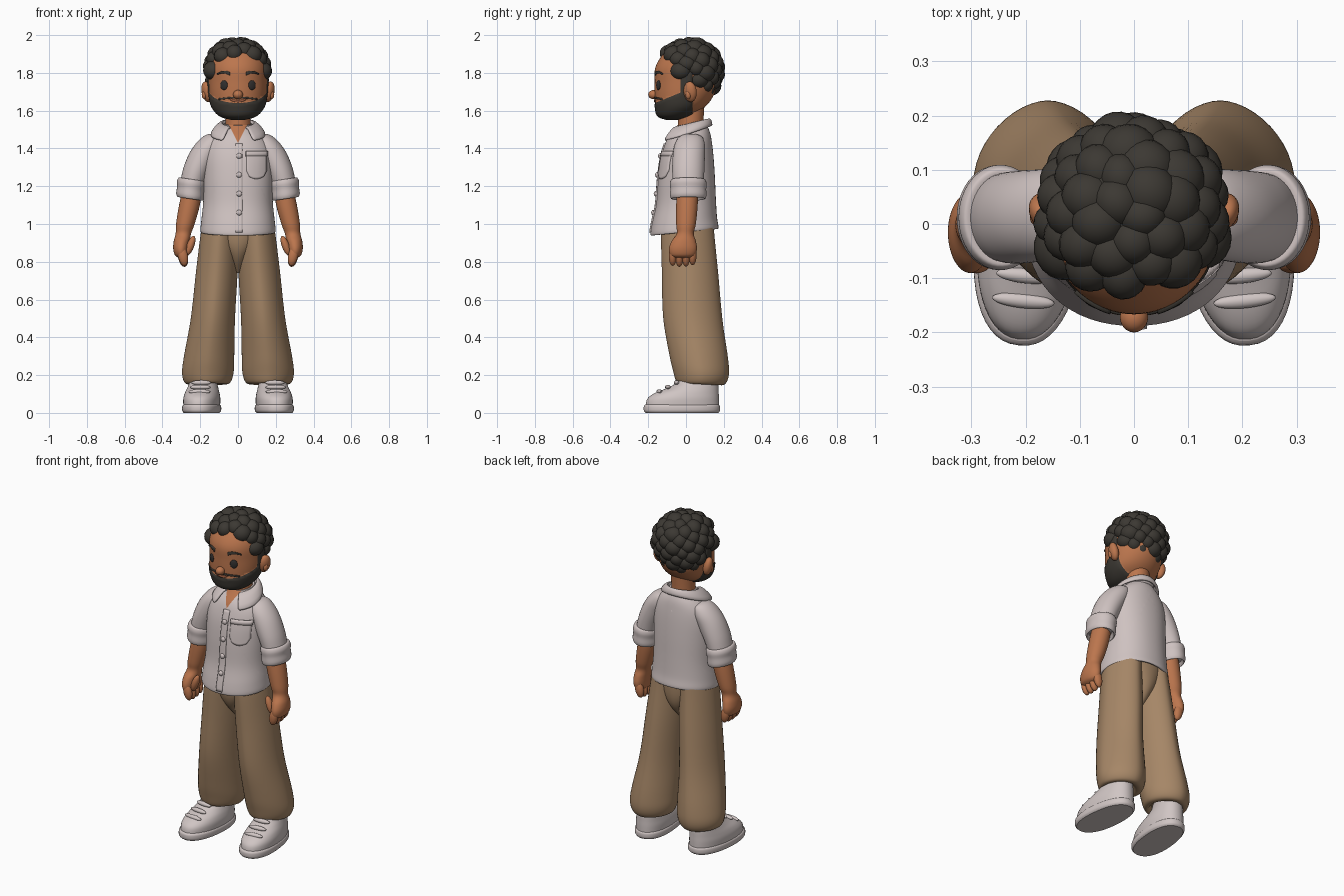
import bpy, bmesh, math, random
from mathutils import Vector, Matrix
from mathutils.bvhtree import BVHTree

if "Cube" in bpy.data.objects:
    bpy.data.objects.remove(bpy.data.objects["Cube"])
random.seed(4)


def material(name, r, g, b):
    m = bpy.data.materials.new(name)
    m.use_nodes = True
    m.diffuse_color = (r, g, b, 1)
    m.node_tree.nodes["Principled BSDF"].inputs["Base Color"].default_value = (r, g, b, 1)
    return m


SKIN = material("skin", .50, .18, .075)
LIP = material("lip", .36, .12, .06)
HAIR = material("hair", .045, .04, .033)
EYE = material("eye", .03, .028, .027)
SHIRT = material("shirt", .62, .54, .53)
SHOE = material("shoe", .63, .56, .55)
PANTS = material("trousers", .38, .24, .135)


def finish(name, bm, *mats):
    bmesh.ops.recalc_face_normals(bm, faces=bm.faces)
    me = bpy.data.meshes.new(name)
    bm.to_mesh(me)
    bm.free()
    me.shade_smooth()
    me.set_sharp_from_angle(angle=math.radians(45))
    for m in mats:
        me.materials.append(m)
    ob = bpy.data.objects.new(name, me)
    bpy.context.collection.objects.link(ob)
    return ob


def spow(v, e):
    return math.copysign(abs(v) ** e, v)


def loft(name, mat, rings, s=1, p=2, tx=0, ty=0, seg=48, sub=5):
    """Smooth stack of rings (z, cx, cy, rx, ry); s mirrors, p squares, tx/ty tilt."""
    pts = [Vector(r) for r in [rings[0]] + rings + [rings[-1]]]
    dense = []
    for a, b, c, d in zip(pts, pts[1:], pts[2:], pts[3:]):
        for k in range(sub):
            t = k / sub
            dense.append((2 * b + (c - a) * t + (2 * a - 5 * b + 4 * c - d) * t ** 2
                          + (3 * b - a - 3 * c + d) * t ** 3) / 2)
    dense.append(pts[-1])
    bm = bmesh.new()
    loops = []
    for z, cx, cy, rx, ry in dense:
        loop = []
        for k in range(seg):
            a = math.tau * k / seg
            dx, dy = rx * spow(math.cos(a), 2 / p), ry * spow(math.sin(a), 2 / p)
            loop.append(bm.verts.new((s * (cx + dx), cy + dy, z + tx * dx + ty * dy)))
        loops.append(loop)
    for lo, hi in zip(loops, loops[1:]):
        for k in range(seg):
            n = (k + 1) % seg
            bm.faces.new((lo[k], lo[n], hi[n], hi[k]))
    bm.faces.new(loops[0])
    bm.faces.new(loops[-1])
    return finish(name, bm, mat)


def blobs(name, mat, items, u=24, v=14):
    """Ellipsoids (centre, radii, rotation about z, rotation about y) in one object."""
    bm = bmesh.new()
    for c, r, rz, ry in items:
        m = (Matrix.Translation(c) @ Matrix.Rotation(rz, 4, 'Z')
             @ Matrix.Rotation(ry, 4, 'Y') @ Matrix.Diagonal((*r, 1)))
        bmesh.ops.create_uvsphere(bm, u_segments=u, v_segments=v, radius=1, matrix=m)
    return finish(name, bm, mat)


def recolour(ob, mat, planes, rule, lift=0):
    """Cut clean edges along planes, then paint the faces that meet the rule."""
    bm = bmesh.new()
    bm.from_mesh(ob.data)
    for co, no in planes:
        bmesh.ops.bisect_plane(bm, geom=bm.verts[:] + bm.edges[:] + bm.faces[:],
                               plane_co=co, plane_no=no)
    ob.data.materials.append(mat)
    for f in bm.faces:
        f.material_index = int(rule(f.calc_center_median()))
    bm.normal_update()
    for v in bm.verts:
        if all(f.material_index for f in v.link_faces):
            v.co += v.normal * lift
    bm.to_mesh(ob.data)
    bm.free()


def surface(ob):
    me = ob.data
    tree = BVHTree.FromPolygons([v.co for v in me.vertices], [f.vertices for f in me.polygons])
    return lambda x, z: tree.ray_cast(Vector((x, -1, z)), Vector((0, 1, 0)))[0]


def patch(name, mat, hit, f, nu, nv, thick):
    """Thin plate laid on a surface; f maps (u, v) to (x, z)."""
    bm = bmesh.new()
    g = [[bm.verts.new(hit(*f(i / nu, j / nv))) for j in range(nv + 1)] for i in range(nu + 1)]
    for i in range(nu):
        for j in range(nv):
            bm.faces.new((g[i][j], g[i + 1][j], g[i + 1][j + 1], g[i][j + 1]))
    ob = finish(name, bm, mat)
    mod = ob.modifiers.new("thickness", 'SOLIDIFY')
    mod.thickness, mod.offset = thick * 2, 0
    return ob


# Head with beard and sideburns
head = loft("head", SKIN, [
    (1.557, 0, -.075, .035, .03), (1.575, 0, -.06, .095, .088), (1.62, 0, -.03, .135, .13),
    (1.68, 0, -.01, .15, .156), (1.75, 0, 0, .155, .166), (1.83, 0, 0, .153, .162),
    (1.90, 0, .01, .13, .13), (1.95, 0, .01, .07, .07)], seg=64)
face = surface(head)
recolour(head, HAIR, [((0, -.165, 1.64), (0, -.41, 1)), ((0, .035, 0), (0, 1, 0)),
                      ((0, -.03, 0), (0, 1, 0))],
         lambda c: c.y < .035 and (c.z < 1.64 + .41 * (c.y + .165)
                                   or (c.y > -.03 and c.z < 1.82)), .006)
loft("neck", SKIN, [(1.44, 0, .02, .07, .07), (1.54, 0, .025, .067, .067),
                    (1.66, 0, .03, .068, .07)])

# Face details
blobs("nose", SKIN, [((0, -.172, 1.685), (.026, .028, .024), 0, 0)])
patch("mouth", LIP, face, lambda u, v: ((u - .5) * .08, 1.65 + .012 * (2 * u - 1) ** 2
      + (v - .5) * .01), 12, 2, .006)
patch("moustache", HAIR, face, lambda u, v: ((u - .5) * .2, 1.669 - .008 * (2 * u - 1) ** 2
      + (v - .5) * .009), 16, 2, .005)
for s, side in ((1, "left"), (-1, "right")):
    blobs(side + "_eye", EYE, [(face(s * .074, 1.735), (.021, .008, .026), s * .45, 0)])
    patch(side + "_eyebrow", HAIR, face,
          lambda u, v: (s * (.042 + .064 * u), 1.79 + .014 * math.sin(2.4 * u + .4)
                        + (v - .5) * .018 * (1 - .6 * u)), 10, 3, .007)
    blobs(side + "_ear", SKIN, [((s * .165, .022, 1.70), (.026, .036, .055), s * -.4, s * .2),
                                ((s * .178, .012, 1.685), (.014, .016, .024), 0, 0)])

# Hair: a cap covered with rounded curls
curls = [((-.005, .03, 1.82), (.155, .155, .15), 0, 0)]
COUNT = 95
for k in range(COUNT):
    h = 1 - 2 * (k + .5) / COUNT
    a, w = k * 2.39996, math.sqrt(1 - h * h)
    c = Vector((-.005 + .14 * w * math.cos(a), .015 + .145 * w * math.sin(a), 1.81 + .138 * h))
    limit = 1.885 if c.y < -.06 else 1.80 if c.y < .06 else 1.675
    if c.z > limit:
        r = random.uniform(.043, .054)
        curls.append((c, (r, r * random.uniform(.9, 1.1), r * .95), a, 0))
blobs("curly_hair", HAIR, curls, 20, 12)

# Shirt body with open neck
shirt = loft("shirt", SHIRT, [
    (.985, 0, -.005, .165, .14), (.958, 0, -.007, .188, .168), (.965, 0, -.008, .199, .18),
    (1.02, 0, -.008, .194, .172), (1.12, 0, 0, .184, .158), (1.25, 0, .002, .184, .15),
    (1.35, 0, .005, .182, .14), (1.42, 0, .01, .168, .127), (1.47, 0, .016, .135, .112),
    (1.51, 0, .025, .09, .088), (1.53, 0, .028, .075, .075)], ty=.1, p=2.15, seg=64)
chest = surface(shirt)
recolour(shirt, SKIN, [((0, 0, 1.43), (1, 0, -.5)), ((0, 0, 1.43), (1, 0, .5))],
         lambda c: abs(c.x) < .5 * (c.z - 1.43) and c.y < .03)

# Collar wrapped round the neck
bm = bmesh.new()
rows = []
for k in range(41):
    a = math.radians(-152 + 304 * k / 40)
    f, sn, cs = (1 - math.cos(a)) / 2, math.sin(a), math.cos(a)
    top = Vector((.084 * sn, .03 + .09 * cs, 1.562 - .04 * f))
    low = Vector(((.115 + .055 * f) * sn, .015 + (.12 + .033 * f) * cs, 1.518 - .085 * f))
    stand = Vector((top.x * .92, .03 + (top.y - .03) * .92, top.z - .05))
    mid = (top + low) / 2 + Vector((0, 0, .008))
    rows.append([bm.verts.new(q) for q in (stand, top, mid, low)])
for m, n in zip(rows, rows[1:]):
    for j in range(3):
        bm.faces.new((m[j], n[j], n[j + 1], m[j + 1]))
collar = finish("collar", bm, SHIRT)
mod = collar.modifiers.new("thickness", 'SOLIDIFY')
mod.thickness, mod.offset = .018, 0
mod = collar.modifiers.new("rounding", 'SUBSURF')
mod.levels = mod.render_levels = 1

# Button strip, buttons and chest pocket
patch("button_strip", SHIRT, chest, lambda u, v: (-.014 + .038 * u, .955 + .47 * v), 4, 30, .007)
blobs("buttons", SHIRT, [(chest(.006, 1.36 - .1 * k) + Vector((0, -.007, 0)), (.015, .011, .015),
                          0, 0) for k in range(4)], 16, 10)
patch("pocket", SHIRT, chest, lambda u, v: (
    .096 + (u - .5) * .104 * min(1, .7 + 1.2 * v),
    1.25 + .13 * v - (1 - v) * .012 * math.sin(math.pi * u)), 10, 12, .007)
patch("pocket_hem", SHIRT, chest, lambda u, v: (.096 + (u - .5) * .11, 1.358 + .026 * v), 10, 2, .01)

# Hips joining the legs
loft("trouser_hips", PANTS, [(.74, 0, .015, .02, .03), (.82, 0, .015, .06, .10),
                             (.90, 0, .012, .12, .13), (1.02, 0, .01, .18, .135)])

for s, side in ((1, "left"), (-1, "right")):
    # Sleeve and rolled cuff
    loft(side + "_sleeve", SHIRT, [
        (1.20, .247, .012, .06, .08), (1.28, .222, .012, .066, .085), (1.36, .184, .015, .07, .085),
        (1.42, .147, .02, .064, .08), (1.46, .12, .025, .045, .06),
        (1.475, .105, .025, .01, .02)], s, tx=.3)
    loft(side + "_sleeve_cuff", SHIRT, [
        (1.155, .253, .012, .055, .075), (1.133, .253, .012, .066, .088),
        (1.15, .252, .012, .075, .096), (1.185, .249, .012, .074, .095),
        (1.215, .246, .012, .077, .097), (1.235, .243, .012, .07, .09),
        (1.235, .242, .012, .055, .075)], s, tx=.15)
    # Forearm, palm, fingers and thumb
    loft(side + "_forearm", SKIN, [
        (1.22, .235, .01, .05, .055), (1.10, .257, .005, .055, .057), (1.0, .279, 0, .049, .052),
        (.95, .289, -.004, .041, .045), (.91, .298, -.012, .042, .064),
        (.87, .302, -.016, .041, .074), (.835, .30, -.018, .034, .066),
        (.82, .298, -.018, .015, .04)], s)
    blobs(side + "_fingers", SKIN, [
        ((s * .291, -.07 + .035 * k, .832 - .008 * math.sin(k + .3)), (.026, .021, .052), 0, s * .2)
        for k in range(4)])
    blobs(side + "_thumb", SKIN, [((s * .252, -.052, .885), (.02, .022, .055), 0, s * -.35)])
    # Wide creased trouser leg gathered at the ankle
    loft(side + "_trouser_leg", PANTS, [
        (.19, .165, .06, .07, .08), (.155, .165, .07, .09, .105), (.16, .162, .078, .12, .13),
        (.21, .16, .08, .136, .147), (.30, .153, .067, .133, .155), (.50, .133, .036, .117, .157),
        (.75, .112, .021, .11, .149), (.93, .099, .01, .101, .142), (1.02, .09, .01, .095, .135)],
        s, p=1.78, ty=-.05)
    # Shoe: sole, upper and laces, toes turned out
    parts = [
        loft(side + "_sole", SHOE, [
            (0, 0, -.022, .092, .193), (.012, 0, -.022, .1, .202), (.035, 0, -.022, .1, .202),
            (.045, 0, -.022, .092, .194)], p=2.3),
        loft(side + "_shoe_upper", SHOE, [
            (.035, 0, -.02, .095, .195), (.075, 0, -.015, .096, .19), (.105, 0, .004, .09, .17),
            (.135, 0, .04, .08, .133), (.165, 0, .063, .072, .106),
            (.21, 0, .066, .066, .09)], p=2.2),
        blobs(side + "_laces", SHOE, [
            ((0, -.142 + .046 * k, .112 + .024 * k), (.058 - .003 * k, .014, .013), 0, 0)
            for k in range(3)])]
    for ob in parts:
        ob.location.x = s * .19
        ob.rotation_euler.z = s * .1
